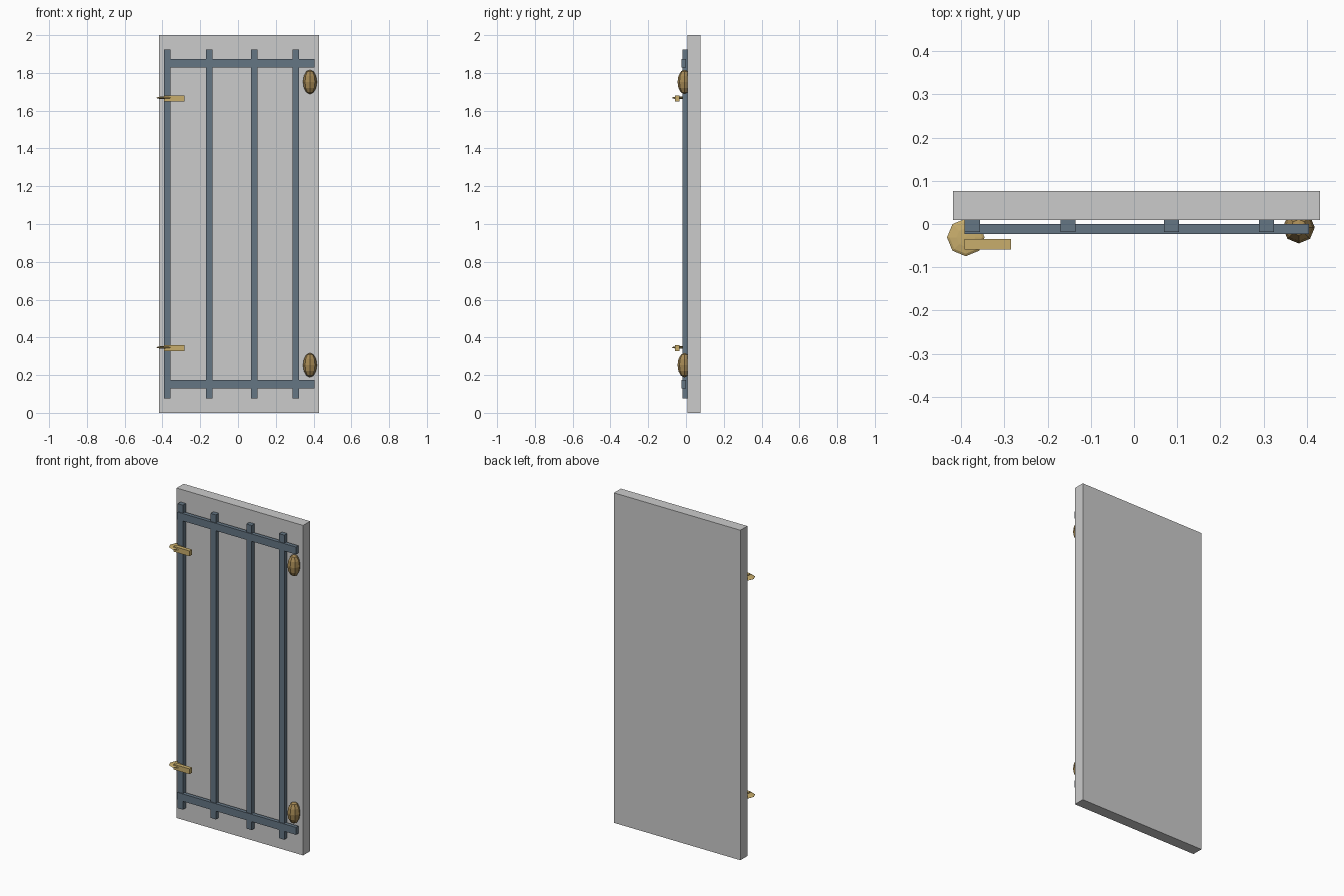
import bpy

if "Cube" in bpy.data.objects:
    bpy.data.objects.remove(bpy.data.objects["Cube"])

def paint(name, rgb):
    m = bpy.data.materials.new(name)
    m.diffuse_color = (*rgb, 1)
    m.use_nodes = True
    m.node_tree.nodes["Principled BSDF"].inputs["Base Color"].default_value = m.diffuse_color
    return m

steel = paint("blue_steel", (0.13, 0.18, 0.23))
gold = paint("brass", (0.58, 0.42, 0.15))
bronze = paint("bronze", (0.38, 0.25, 0.09))

def box(name, x, y, z, mat=None):
    """Box from (min, max) ranges on each axis."""
    r = (x, y, z)
    bpy.ops.mesh.primitive_cube_add(size=1, location=[(a + b) / 2 for a, b in r])
    o = bpy.context.object
    o.name = name
    o.scale = [b - a for a, b in r]
    bpy.ops.object.transform_apply(location=False, rotation=False, scale=True)
    if mat:
        o.data.materials.append(mat)
    return o

def ball(name, loc, scale, rings, mat):
    """Low-poly eight-sided squashed ball."""
    bpy.ops.mesh.primitive_uv_sphere_add(segments=8, ring_count=rings, radius=1, location=loc)
    o = bpy.context.object
    o.name = name
    o.scale = scale
    bpy.ops.object.transform_apply(location=False, rotation=False, scale=True)
    o.data.materials.append(mat)
    return o

# Door slab
box("door_slab", (-0.418, 0.43), (0.009, 0.076), (0, 2))

# Upright bars
for x in (-0.374, -0.153, 0.087, 0.306):
    box("upright_bar", (x - 0.0175, x + 0.0175), (-0.0185, 0.009), (0.077, 1.923), steel)

# Cross bars
for z in (0.1525, 1.852):
    box("cross_bar", (-0.392, 0.405), (-0.023, 0.0), (z - 0.0225, z + 0.0225), steel)

# Hinge-side brackets: flattened disc and short arm
for z in (0.343, 1.664):
    ball("bracket_disc", (-0.389, -0.031, z + 0.004), (0.0435, 0.0435, 0.007), 6, gold)
    box("bracket_arm", (-0.392, -0.284), (-0.059, -0.035), (z - 0.016, z + 0.016), gold)

# Faceted studs
for z in (0.253, 1.752):
    ball("stud", (0.381, -0.008, z), (0.037, 0.037, 0.065), 6, bronze)
